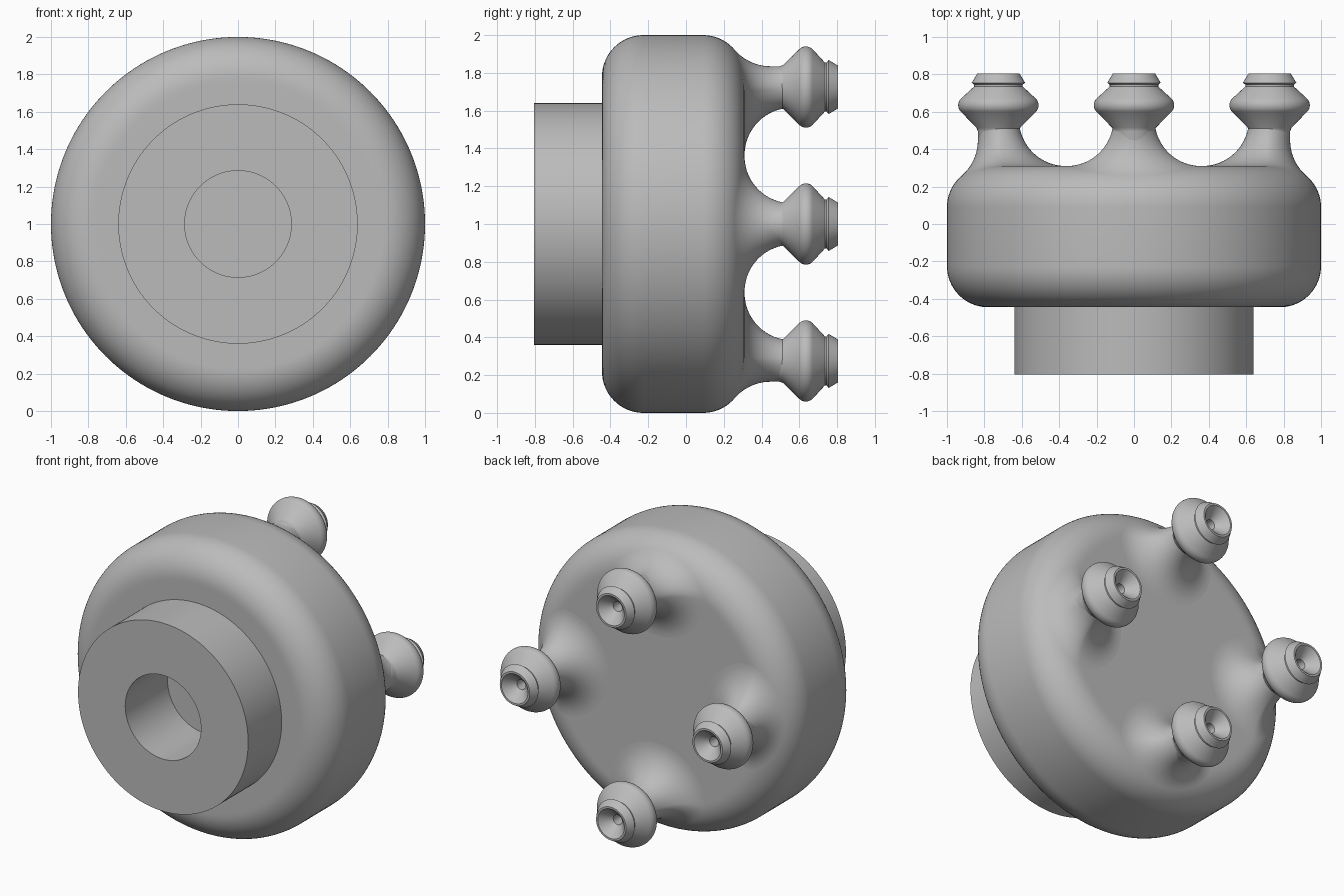
import bpy, bmesh, math
from mathutils import Vector

cube = bpy.data.objects.get("Cube")
if cube:
    bpy.data.objects.remove(cube, do_unlink=True)

GREY = (0.5, 0.5, 0.5, 1)
grey = bpy.data.materials.new("plain grey")
grey.use_nodes = True
grey.diffuse_color = GREY
grey.node_tree.nodes["Principled BSDF"].inputs["Base Color"].default_value = GREY

MID = Vector((0, 0, 1))          # centre line of the body
BACK, FRONT, FACE = 0.31, -0.445, -0.805
ROUND = 0.22                     # edge rounding of the body
FLAT = 1 - ROUND                 # radius where the rounding starts
NECK, FILLET = 0.11, 0.25        # peg neck radius and root fillet


def spoke(a):
    return Vector((math.cos(a), 0, math.sin(a)))


def finish(name, bm):
    mesh = bpy.data.meshes.new(name)
    bm.to_mesh(mesh)
    bm.free()
    mesh.materials.append(grey)
    obj = bpy.data.objects.new(name, mesh)
    bpy.context.collection.objects.link(obj)
    bpy.ops.object.select_all(action='DESELECT')
    obj.select_set(True)
    bpy.context.view_layer.objects.active = obj
    bpy.ops.object.shade_smooth_by_angle(angle=math.radians(32))
    return obj


def lathe(name, profile, centre, segs):
    """Revolve (radius, y) points around a line parallel to y."""
    bm = bmesh.new()
    pts = [bm.verts.new(centre + Vector((r, y, 0))) for r, y in profile]
    edges = [bm.edges.new(pair) for pair in zip(pts, pts[1:])]
    bmesh.ops.spin(bm, geom=pts + edges, cent=centre, axis=(0, 1, 0),
                   angle=math.tau, steps=segs, use_merge=True)
    bmesh.ops.remove_doubles(bm, verts=bm.verts, dist=1e-5)
    bmesh.ops.recalc_face_normals(bm, faces=bm.faces)
    return finish(name, bm)


def arc(r, y, radius, start, end, steps):
    angles = [math.radians(start + (end - start) * i / steps) for i in range(steps + 1)]
    return [(r + radius * math.cos(a), y + radius * math.sin(a)) for a in angles]


def root_fillet(name, centre, segs=64, steps=16):
    """Flare that blends a peg neck into the back and its rounded edge."""
    bm = bmesh.new()
    rings = []
    for i in range(segs):
        d = spoke(math.tau * i / segs)
        c = centre + d * (NECK + FILLET)
        out = c - MID
        reach = max(out.length - FLAT, 0)
        c.y = BACK - ROUND + math.sqrt((ROUND + FILLET) ** 2 - reach ** 2)
        # directions from the rolling ball to the neck and to the body
        edge = MID + out.normalized() * min(out.length, FLAT)
        edge.y = BACK - ROUND
        to_body = (edge - c).normalized()
        to_neck = -d
        angle = to_neck.angle(to_body)
        row = []
        for k in range(steps + 1):
            t = k / steps
            way = (to_neck * math.sin((1 - t) * angle) + to_body * math.sin(t * angle)) / math.sin(angle)
            row.append(bm.verts.new(c + way * FILLET))
        rings.append(row)
    for a, b in zip(rings, rings[1:] + rings[:1]):
        for k in range(steps):
            bm.faces.new((a[k], a[k + 1], b[k + 1], b[k]))
    # the flare must face away from its own peg
    bm.normal_update()
    bm.faces.ensure_lookup_table()
    face = bm.faces[0]
    if face.normal.dot(face.calc_center_median() - centre) < 0:
        bmesh.ops.reverse_faces(bm, faces=bm.faces)
    return finish(name, bm)


# Body with rounded rim, front hub and blind bore
body = [(0, BACK), (FLAT - 0.02, BACK)]
body += arc(FLAT, BACK - ROUND, ROUND, 90, 0, 16)
body += arc(FLAT, FRONT + ROUND, ROUND, 0, -90, 16)
body += [(FLAT - 0.02, FRONT), (0.64, FRONT), (0.64, FACE), (0.285, FACE), (0.285, -0.35), (0, -0.35)]
lathe("body", body, MID, 160)

# Four barbed pegs with a funnel and a small hole in the tip
peg = [(0, 0.2), (NECK, 0.2), (NECK, 0.495), (0.117, 0.515)]
peg += arc(0.165, 0.635, 0.05, -45, 45, 8)
peg += [(0.13, 0.735), (0.13, 0.745), (0.143, 0.755), (0.113, 0.805),
        (0.1, 0.805), (0.033, 0.735), (0.033, 0.5), (0, 0.5)]
for i, side in enumerate(("left", "top", "right", "bottom")):
    centre = MID + spoke(i * math.pi / 2) * 0.725
    lathe(side + "_peg", peg, centre, 64)
    root_fillet(side + "_peg_root", centre)
